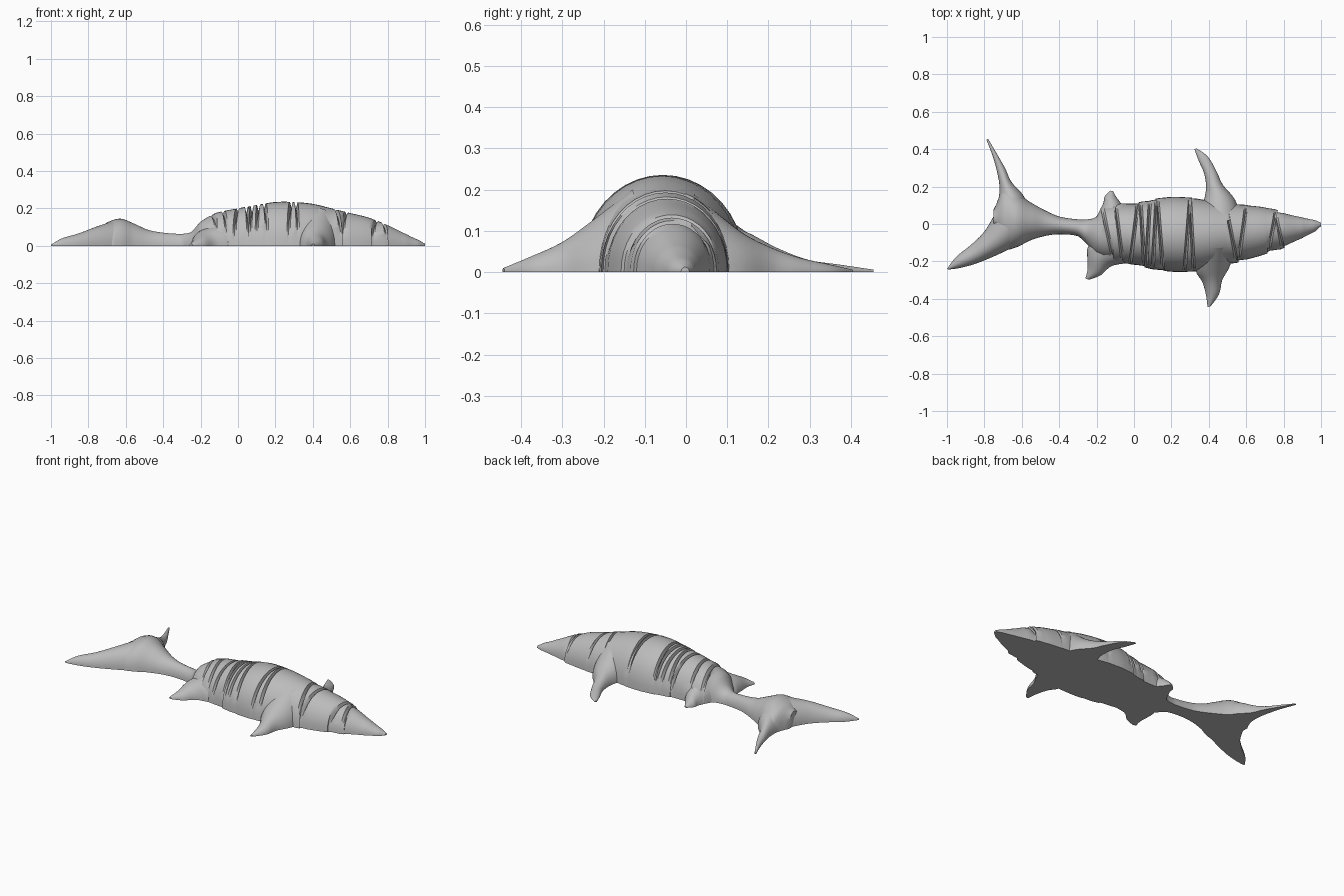
import bpy, bmesh, math
from mathutils import Vector

if "Cube" in bpy.data.objects:
    bpy.data.objects.remove(bpy.data.objects["Cube"])

grey = bpy.data.materials.new("plain grey")
grey.use_nodes = True
grey.diffuse_color = (0.5, 0.5, 0.5, 1)
grey.node_tree.nodes["Principled BSDF"].inputs["Base Color"].default_value = (0.5, 0.5, 0.5, 1)

ARC = 20


def spline(rows, i, t):
    """Smooth value between rows i and i + 1."""
    p = [rows[min(max(k, 0), len(rows) - 1)] for k in (i - 1, i, i + 1, i + 2)]
    return [b + t / 2 * (c - a + t * (2 * a - 5 * b + 4 * c - d + t * (3 * (b - c) + d - a)))
            for a, b, c, d in zip(*p)]


def loft(name, rings):
    """Skin of flat-bottomed arches; a ring is (ax, ay, bx, by, height, dent, lean)."""
    bm = bmesh.new()
    loops = []
    for ax, ay, bx, by, h, dent, lean in rings:
        a, b = Vector((ax, ay, 0)), Vector((bx, by, 0))
        loop = []
        for k in range(ARC + 1):
            t = math.pi * k / ARC
            c, s = math.cos(t), math.sin(t)
            p = (a + b) / 2 + (a - b) / 2 * c * (1 - dent * s * s)
            p.x += lean * c
            p.z = max(h, 0.002) * max(s, 0) ** 0.95 * (1 - dent * s)
            loop.append(bm.verts.new(p))
        loops.append(loop)
    for p, q in zip(loops, loops[1:]):
        for k in range(ARC + 1):
            n = (k + 1) % (ARC + 1)
            bm.faces.new((p[k], p[n], q[n], q[k]))
    bm.faces.new(loops[0])
    bm.faces.new(loops[-1])
    bmesh.ops.recalc_face_normals(bm, faces=bm.faces)
    mesh = bpy.data.meshes.new(name)
    bm.to_mesh(mesh)
    bm.free()
    mesh.materials.append(grey)
    obj = bpy.data.objects.new(name, mesh)
    bpy.context.collection.objects.link(obj)
    bpy.ops.object.select_all(action='DESELECT')
    obj.select_set(True)
    bpy.context.view_layer.objects.active = obj
    bpy.ops.object.shade_smooth_by_angle(angle=math.radians(35))


def fin(name, rows, steps=5):
    rings = [spline(rows, i, s / steps) for i in range(len(rows) - 1) for s in range(steps)]
    loft(name, [r + [0, 0] for r in rings + [list(rows[-1])]])


# Body and tail stalk: x, right edge, left edge, height
body = [(-.75, -.02, .08, .09), (-.7, -.13, .19, .125), (-.63, -.125, .17, .145),
        (-.56, -.09, .12, .12), (-.48, -.065, .075, .085), (-.4, -.055, .04, .07),
        (-.3, -.065, .025, .064), (-.25, -.11, .025, .075), (-.2, -.17, .04, .13),
        (-.12, -.205, .105, .175), (0, -.215, .11, .2), (.1, -.24, .13, .218),
        (.2, -.255, .145, .234), (.3, -.255, .14, .234), (.4, -.24, .125, .224),
        (.5, -.212, .11, .2), (.6, -.19, .1, .175), (.7, -.162, .088, .15),
        (.8, -.12, .058, .11), (.9, -.075, .035, .062), (.97, -.04, .02, .03),
        (1, -.012, .008, .012)]
# Creases: x, depth, lean
creases = [(-.14, .1, .03), (-.08, .14, .02), (0, .24, -.02), (.045, .2, .01), (.075, .22, -.01),
           (.11, .2, -.01), (.14, .18, .015), (.285, .22, -.015), (.31, .18, .01),
           (.52, .15, .03), (.58, .18, -.02), (.74, .2, -.02), (.775, .16, .02)]
WIDE = .009
stations = [(-.75 + .0125 * k, 0, 0) for k in range(141)]
stations = [s for s in stations if all(abs(s[0] - c[0]) > 2 * WIDE for c in creases)]
for x, depth, lean in creases:
    stations += [(x - WIDE, 0, lean), (x, depth, lean), (x + WIDE, 0, lean)]
rings = []
for x, dent, lean in sorted(stations):
    i = max(k for k in range(len(body) - 1) if body[k][0] <= x or k == 0)
    t = (x - body[i][0]) / (body[i + 1][0] - body[i][0])
    _, right, left, h = spline(body, i, min(t, 1))
    rings.append((x, right, x, left, h, dent, lean))
loft("body", rings)

# Tail lobes: rear edge, front edge, height
fin("tail_lobe_right", [(-1, -.24, -.99, -.243, .008), (-.95, -.175, -.93, -.235, .04),
                        (-.87, -.11, -.84, -.21, .065), (-.8, -.04, -.72, -.16, .1),
                        (-.74, .06, -.6, -.1, .13)])
fin("tail_lobe_left", [(-.79, .452, -.78, .455, .006), (-.758, .37, -.733, .375, .018),
                       (-.735, .29, -.69, .3, .03), (-.72, .21, -.655, .225, .06),
                       (-.725, .13, -.59, .15, .1), (-.755, .03, -.55, .05, .13)])

# Side fins: rear edge, front edge, height
fin("front_fin_left", [(.323, .4, .333, .405, .006), (.345, .34, .395, .36, .018),
                       (.375, .27, .442, .28, .035), (.385, .2, .475, .21, .06),
                       (.375, .13, .54, .13, .1), (.34, .02, .58, .02, .19)])
fin("front_fin_right", [(.393, -.445, .41, -.44, .01), (.385, -.38, .455, -.375, .037),
                        (.365, -.31, .472, -.3, .07), (.33, -.25, .51, -.23, .115),
                        (.32, -.14, .55, -.12, .2)])
fin("rear_fin_right", [(-.26, -.292, -.242, -.298, .01), (-.248, -.24, -.18, -.275, .04),
                       (-.25, -.17, -.12, -.225, .075), (-.245, -.12, -.03, -.2, .1),
                       (-.2, -.07, .0, -.12, .14)])
fin("rear_fin_left", [(-.128, .178, -.112, .175, .008), (-.158, .145, -.095, .145, .04),
                      (-.165, .11, -.07, .11, .07), (-.2, .04, -.04, .04, .12)])
